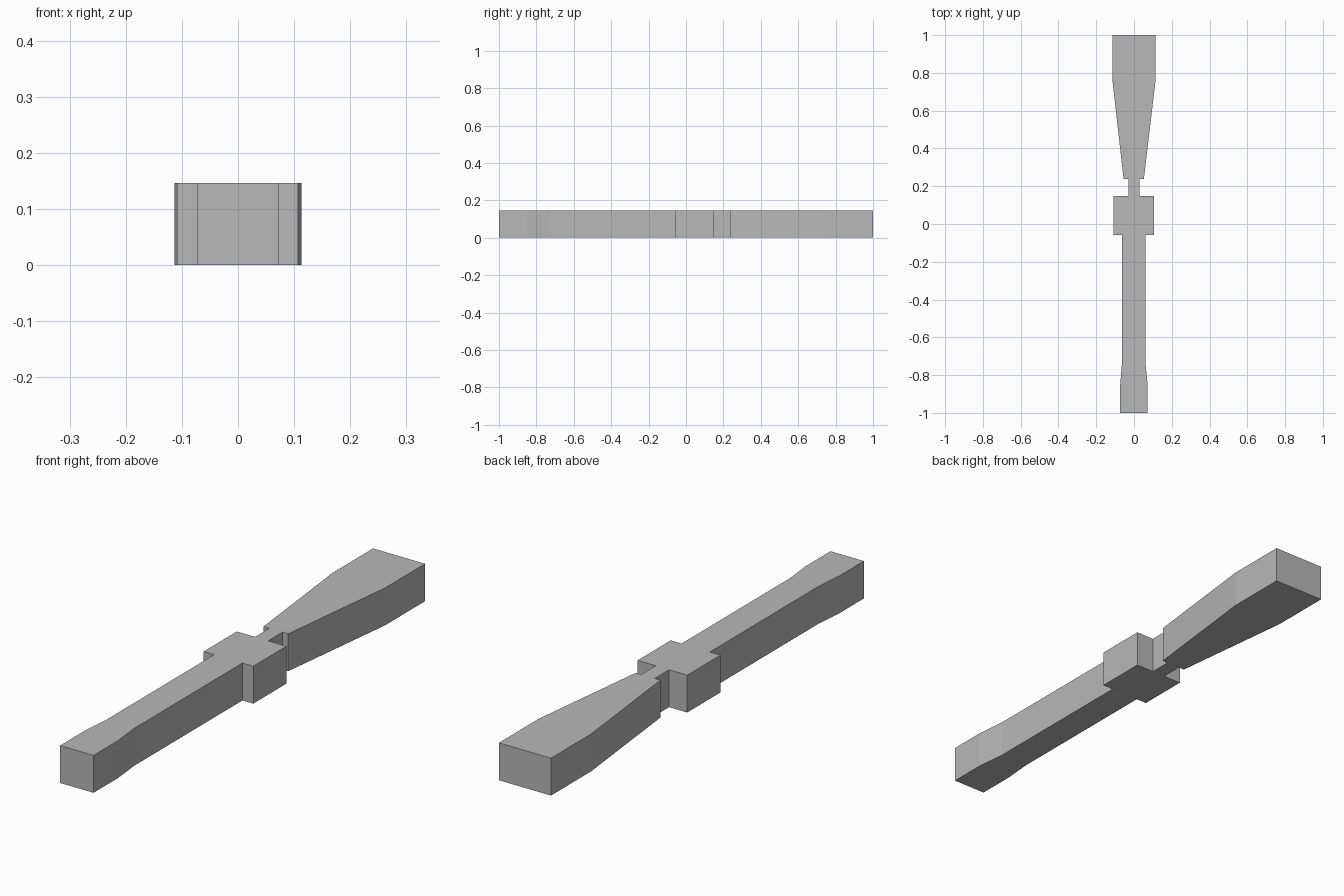
import bpy
import bmesh

# Remove the default cube
cube = bpy.data.objects.get("Cube")
if cube:
    bpy.data.objects.remove(cube, do_unlink=True)

THICKNESS = 0.147

# Plain grey material
grey = bpy.data.materials.new("plain_grey")
grey.use_nodes = True
colour = (0.48, 0.48, 0.48, 1)
grey.diffuse_color = colour
grey.node_tree.nodes["Principled BSDF"].inputs["Base Color"].default_value = colour

# Outline stations from the handle end to the blade tip: y, right edge, left edge
stations = [
    (-1.0, -0.073, 0.072),    # handle butt
    (-0.85, -0.073, 0.072),
    (-0.73, -0.063, 0.06),    # slim grip
    (-0.058, -0.063, 0.06),
    (-0.058, -0.109, 0.107),  # square guard
    (0.148, -0.109, 0.107),
    (0.148, -0.03, 0.028),    # narrow neck
    (0.237, -0.03, 0.028),
    (0.237, -0.055, 0.052),   # flaring blade
    (0.75, -0.113, 0.113),
    (1.0, -0.113, 0.113),
]
outline = [(left, y) for y, right, left in stations]
outline += [(right, y) for y, right, left in reversed(stations)]

# Extrude the outline into one solid with flat faces
bm = bmesh.new()
base = bm.faces.new([bm.verts.new((x, y, 0)) for x, y in outline])
result = bmesh.ops.extrude_face_region(bm, geom=[base], use_keep_orig=True)
top_verts = [g for g in result["geom"] if isinstance(g, bmesh.types.BMVert)]
bmesh.ops.translate(bm, vec=(0, 0, THICKNESS), verts=top_verts)
bmesh.ops.recalc_face_normals(bm, faces=bm.faces)
mesh = bpy.data.meshes.new("paddle_body")
bm.to_mesh(mesh)
bm.free()
mesh.materials.append(grey)

paddle = bpy.data.objects.new("paddle_body", mesh)
bpy.context.collection.objects.link(paddle)
